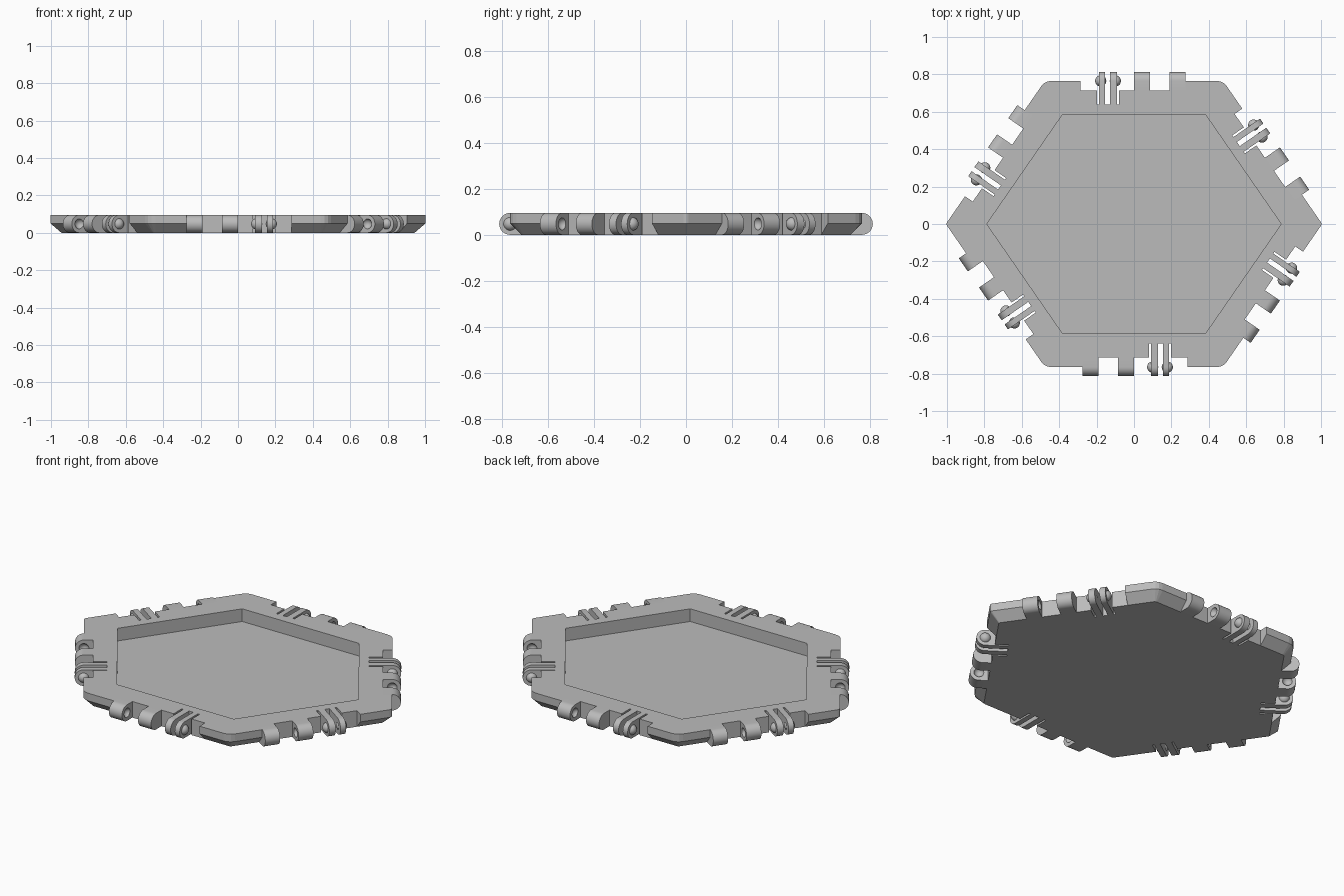
import bpy
import bmesh
import math
from mathutils import Matrix, Vector

if "Cube" in bpy.data.objects:
    bpy.data.objects.remove(bpy.data.objects["Cube"], do_unlink=True)

HEIGHT = 0.095
MID = HEIGHT / 2
APOTHEM = 0.765                      # front and back edges
TILT = math.radians(34.7)            # direction of the slanted edge normals
SLANT = 1.006 * math.cos(TILT)       # distance to the slanted edges

grey = bpy.data.materials.new("plain_grey")
grey.use_nodes = True
COLOUR = (0.5, 0.5, 0.5, 1)
grey.diffuse_color = COLOUR
grey.node_tree.nodes["Principled BSDF"].inputs["Base Color"].default_value = COLOUR


def make_object(name, bm):
    bmesh.ops.recalc_face_normals(bm, faces=bm.faces)
    mesh = bpy.data.meshes.new(name)
    bm.to_mesh(mesh)
    bm.free()
    mesh.materials.append(grey)
    obj = bpy.data.objects.new(name, mesh)
    bpy.context.collection.objects.link(obj)
    return obj


def loft(bm, rings):
    loops = [[bm.verts.new(p) for p in ring] for ring in rings]
    for a, b in zip(loops, loops[1:]):
        for i in range(len(a)):
            j = (i + 1) % len(a)
            bm.faces.new((a[i], a[j], b[j], b[i]))
    bm.faces.new(loops[0][::-1])
    bm.faces.new(loops[-1])


def add_box(bm, low, high, matrix):
    low, high = Vector(low), Vector(high)
    place = matrix @ Matrix.Translation((low + high) / 2) @ Matrix.Diagonal((*(high - low), 1))
    bmesh.ops.create_cube(bm, size=1, matrix=place)


def cut(target, cutter):
    mod = target.modifiers.new("cut", 'BOOLEAN')
    mod.operation, mod.solver, mod.object = 'DIFFERENCE', 'EXACT', cutter
    bpy.context.view_layer.update()
    graph = bpy.context.evaluated_depsgraph_get()
    result = bpy.data.meshes.new_from_object(target.evaluated_get(graph))
    target.modifiers.clear()
    target.data = result
    bpy.data.objects.remove(cutter, do_unlink=True)


def hexagon(inset):
    y = APOTHEM - inset
    tip = (SLANT - inset) / math.cos(TILT)
    x = tip - y * math.tan(TILT)
    return [Vector(p) for p in ((tip, 0), (x, y), (-x, y), (-tip, 0), (-x, -y), (x, -y))]


def rounded_ring(inset, z, scale):
    corners, ring = hexagon(inset), []
    for i, c in enumerate(corners):
        r = (0.012 if i % 3 == 0 else 0.035) * scale
        a = c + (corners[i - 1] - c).normalized() * r
        b = c + (corners[(i + 1) % 6] - c).normalized() * r
        for t in (0, 0.33, 0.67, 1):
            p = a * (1 - t) ** 2 + c * 2 * t * (1 - t) + b * t * t
            ring.append((p.x, p.y, z))
    return ring


# One frame per edge: x runs clockwise along it, y points outward
frames = []
outline = hexagon(0)
for i in range(6):
    a, b = outline[i], outline[(i + 1) % 6]
    tangent, middle = (a - b).normalized(), (a + b) / 2
    angle = math.atan2(tangent.y, tangent.x)
    frames.append(Matrix.Translation((middle.x, middle.y, 0)) @ Matrix.Rotation(angle, 4, 'Z'))

# Tray body with a chamfered underside
bm = bmesh.new()
loft(bm, [rounded_ring(0.05, 0, 0.3), rounded_ring(0, 0.05, 1), rounded_ring(0, HEIGHT, 1)])
tray = make_object("tray", bm)

# Sunken floor
bm = bmesh.new()
loft(bm, [[(p.x, p.y, z) for p in hexagon(0.18)] for z in (0.02, 0.2)])
cut(tray, make_object("recess_cutter", bm))

# Notches in the edges, then the narrow slits beside the clip plates
NOTCH = -0.05
bm = bmesh.new()
for frame in frames:
    add_box(bm, (-0.285, NOTCH, -0.1), (0.275, 0.1, 0.2), frame)
cut(tray, make_object("notch_cutter", bm))
bm = bmesh.new()
for frame in frames:
    for x0, x1 in ((-0.198, -0.187), (-0.155, -0.128), (-0.091, -0.08)):
        add_box(bm, (x0, -0.125, -0.1), (x1, 0.1, 0.2), frame)
cut(tray, make_object("slit_cutter", bm))


def hinge_part(name, x0, x1):
    """Tab with a round outer end, running outward from the notch wall."""
    profile = [(NOTCH, 0)]
    for k in range(17):
        a = math.pi * (k / 16 - 0.5)
        profile.append((MID * math.cos(a), MID + MID * math.sin(a)))
    profile.append((NOTCH, HEIGHT))
    bm = bmesh.new()
    loft(bm, [[(x, y, z) for y, z in profile] for x in (x0, x1)])
    return make_object(name, bm)


def ball(name, x, radius):
    bm = bmesh.new()
    turn = Matrix.Translation((x, 0, MID)) @ Matrix.Rotation(math.pi / 2, 4, 'Y')
    bmesh.ops.create_uvsphere(bm, u_segments=24, v_segments=12, radius=radius, matrix=turn)
    return make_object(name, bm)


# Knuckles with a socket on the sides that face each other
inner = hinge_part("inner_knuckle", 0, 0.085)
cut(inner, ball("socket_cutter", 0.093, 0.028))
outer = hinge_part("outer_knuckle", 0.19, 0.275)
cut(outer, ball("socket_cutter", 0.182, 0.028))

# Clip plates with a round stud on their outward sides
parts = [inner, outer,
         hinge_part("left_clip_plate", -0.187, -0.155),
         hinge_part("right_clip_plate", -0.128, -0.091),
         ball("left_clip_stud", -0.178, 0.03),
         ball("right_clip_stud", -0.1, 0.03)]

# Smooth the round parts and repeat them on every edge
for part in parts:
    bpy.ops.object.select_all(action='DESELECT')
    part.select_set(True)
    bpy.context.view_layer.objects.active = part
    bpy.ops.object.shade_smooth_by_angle(angle=math.radians(35))
    for i, frame in enumerate(frames):
        copy = part if i == 0 else part.copy()
        if i:
            copy.name = f"{part.name}_{i + 1}"
            bpy.context.collection.objects.link(copy)
        copy.matrix_world = frame
